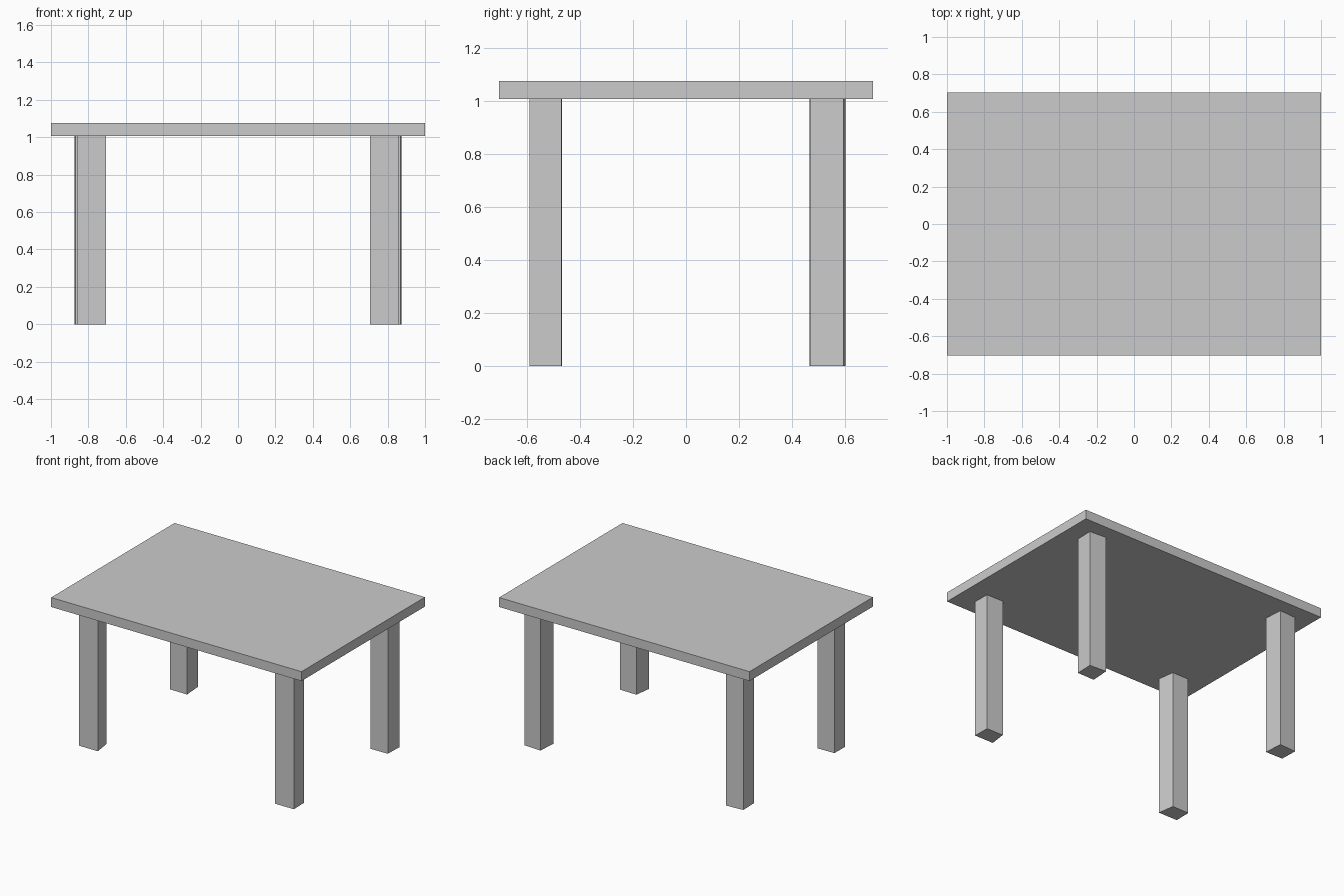
import bpy
import bmesh

if "Cube" in bpy.data.objects:
    bpy.data.objects.remove(bpy.data.objects["Cube"])


def prism(name, outline, z0, z1):
    """Extrude a flat outline (x, y points) from z0 up to z1."""
    bm = bmesh.new()
    base = bm.faces.new([bm.verts.new((x, y, z0)) for x, y in outline])
    top = bmesh.ops.extrude_face_region(bm, geom=[base])["geom"]
    verts = [g for g in top if isinstance(g, bmesh.types.BMVert)]
    bmesh.ops.translate(bm, verts=verts, vec=(0, 0, z1 - z0))
    bmesh.ops.recalc_face_normals(bm, faces=bm.faces)
    mesh = bpy.data.meshes.new(name)
    bm.to_mesh(mesh)
    bm.free()
    obj = bpy.data.objects.new(name, mesh)
    bpy.context.collection.objects.link(obj)
    return obj


# Rectangular slab on top
HX, HY = 1.0, 0.704
UNDERSIDE, TOP = 1.007, 1.075
prism("tabletop", [(-HX, -HY), (HX, -HY), (HX, HY), (-HX, HY)], UNDERSIDE, TOP)

# Slightly irregular four-sided legs, mirrored left to right
LEGS = {
    "front_leg": [(0.707, -0.589), (0.858, -0.589), (0.856, -0.47), (0.724, -0.468)],
    "back_leg": [(0.733, 0.465), (0.869, 0.467), (0.873, 0.593), (0.742, 0.601)],
}
for name, outline in LEGS.items():
    for side, sign in (("right", 1), ("left", -1)):
        prism(f"{name}_{side}", [(sign * x, y) for x, y in outline], 0, UNDERSIDE)
